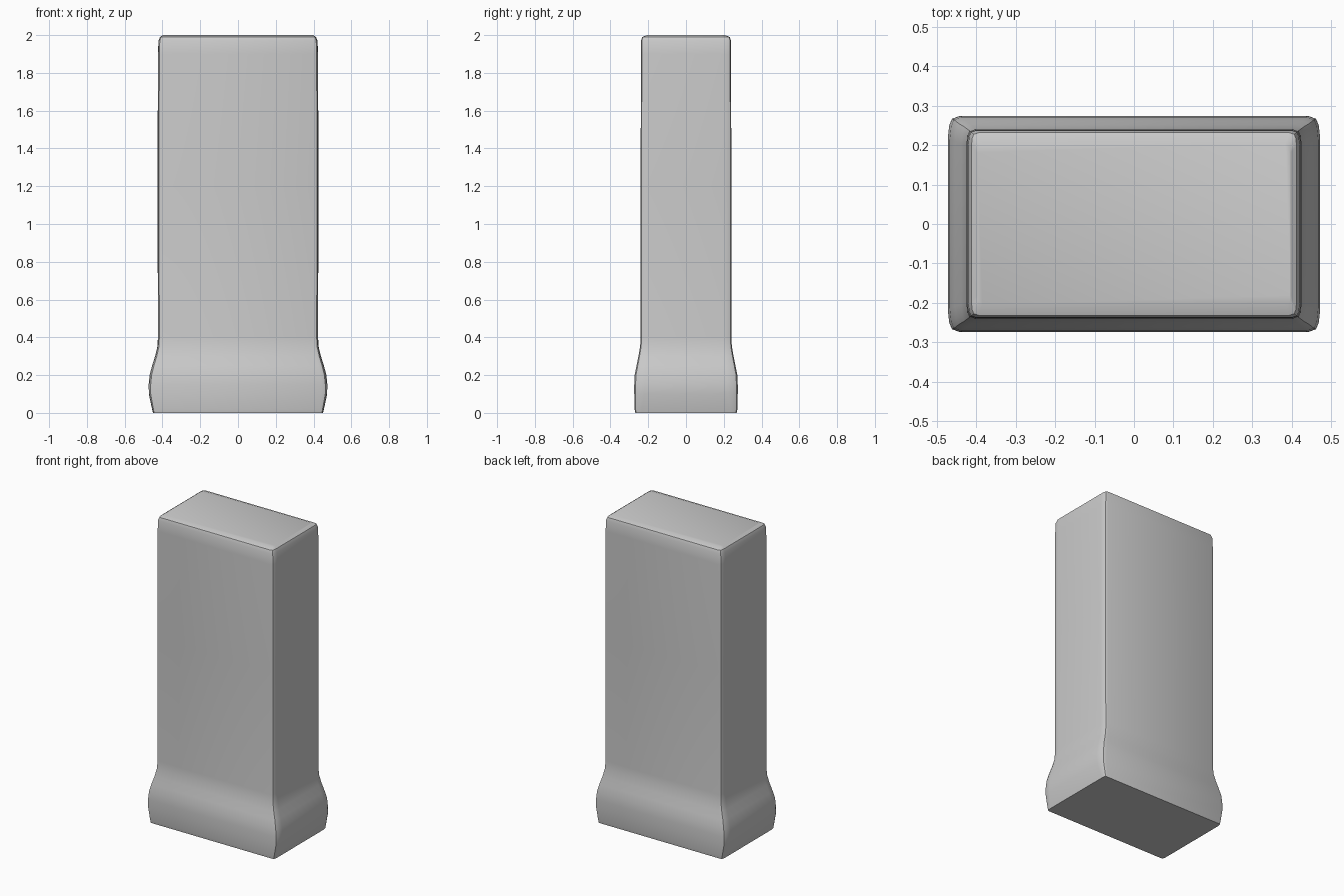
import bpy, bmesh
from math import radians

if "Cube" in bpy.data.objects:
    bpy.data.objects.remove(bpy.data.objects["Cube"])


def section(hx, hy, r):
    """Softly rounded rectangle: one corner mirrored into four quadrants."""
    corner = [(hx, hy - 2.4 * r), (hx - 0.15 * r, hy - r),
              (hx - 0.45 * r, hy - 0.3 * r), (hx - 1.3 * r, hy)]
    pts = []
    for sx, sy in ((1, 1), (-1, 1), (-1, -1), (1, -1)):
        quad = [(x * sx, y * sy) for x, y in corner]
        pts += quad if sx * sy > 0 else quad[::-1]
    return pts


def loft(name, levels):
    bm = bmesh.new()
    rings = [[bm.verts.new((x, y, z)) for x, y in section(hx, hy, r)]
             for z, hx, hy, r in levels]
    for low, high in zip(rings, rings[1:]):
        n = len(low)
        for i in range(n):
            j = (i + 1) % n
            bm.faces.new((low[i], low[j], high[j], high[i]))
    bm.faces.new(rings[0][::-1])
    bm.faces.new(rings[-1])
    mesh = bpy.data.meshes.new(name)
    bm.to_mesh(mesh)
    bm.free()
    obj = bpy.data.objects.new(name, mesh)
    bpy.context.collection.objects.link(obj)
    bpy.context.view_layer.objects.active = obj
    obj.select_set(True)
    bpy.ops.object.shade_smooth_by_angle(angle=radians(25))
    return obj


# Pillar: flared foot, sloping shoulder, straight shaft and eased top edge
# Each level: height, half width, half depth, corner size
loft("pillar", [
    (0.00, 0.450, 0.268, 0.012),
    (0.02, 0.455, 0.272, 0.016),
    (0.10, 0.472, 0.274, 0.022),
    (0.15, 0.473, 0.274, 0.024),
    (0.20, 0.468, 0.272, 0.024),
    (0.25, 0.455, 0.262, 0.022),
    (0.30, 0.439, 0.252, 0.020),
    (0.35, 0.427, 0.243, 0.018),
    (0.40, 0.424, 0.240, 0.017),
    (1.20, 0.426, 0.240, 0.017),
    (1.90, 0.424, 0.239, 0.017),
    (1.97, 0.421, 0.238, 0.016),
    (1.99, 0.413, 0.232, 0.014),
    (2.00, 0.398, 0.205, 0.010),
])
